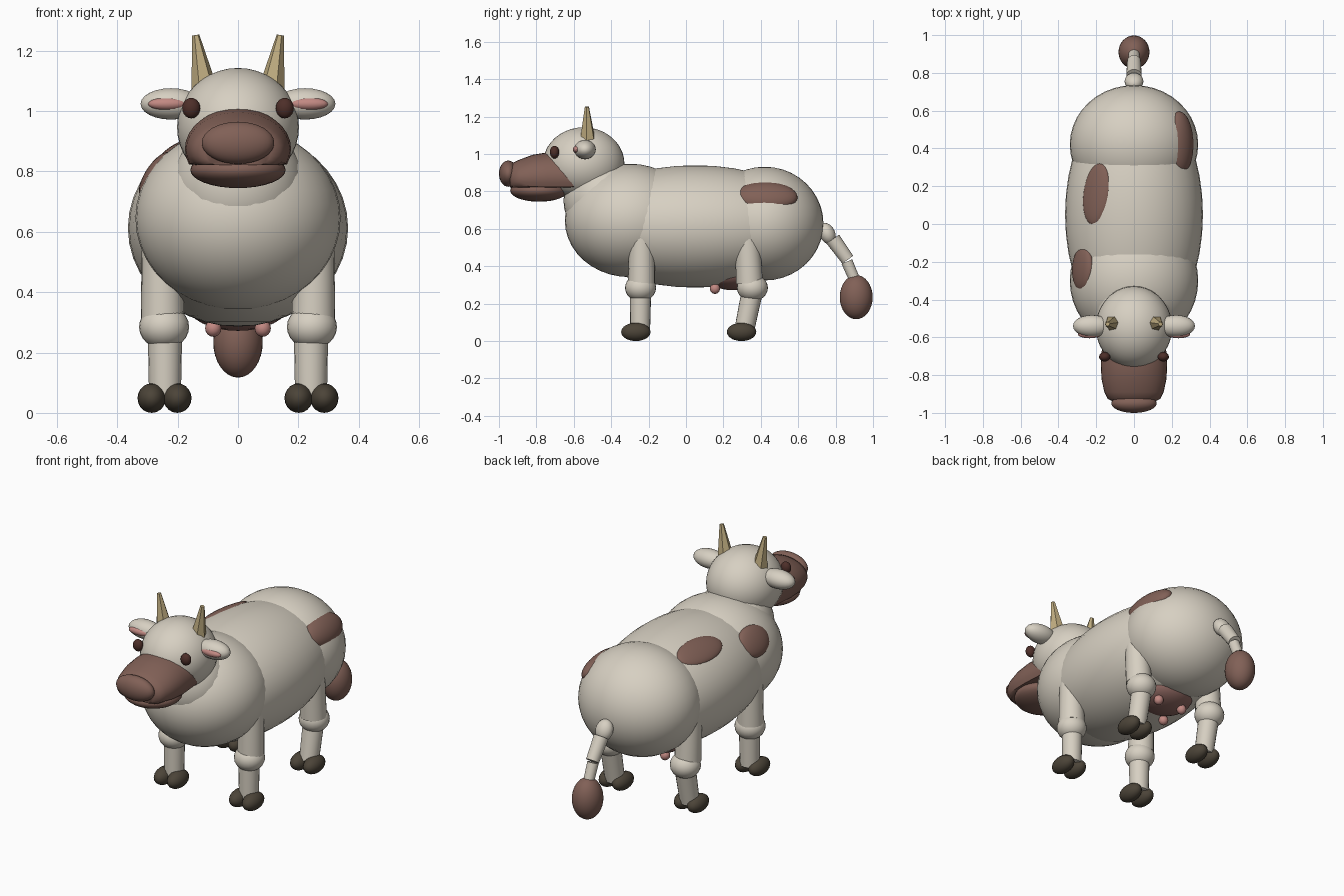
import bpy, bmesh, math
from mathutils import Vector, Matrix

if "Cube" in bpy.data.objects:
    bpy.data.objects.remove(bpy.data.objects["Cube"])


def material(name, rgb):
    m = bpy.data.materials.new(name)
    m.diffuse_color = (*rgb, 1)
    m.use_nodes = True
    m.node_tree.nodes["Principled BSDF"].inputs["Base Color"].default_value = m.diffuse_color
    return m


CREAM = material("cream hide", (0.68, 0.63, 0.54))
BROWN = material("brown hide", (0.22, 0.118, 0.094))
DARK = material("dark hoof", (0.072, 0.058, 0.04))
HORN = material("horn tan", (0.53, 0.42, 0.22))
PINK = material("soft pink", (0.54, 0.25, 0.225))
UDDER = material("udder pink brown", (0.27, 0.135, 0.118))
EYE = material("eye brown", (0.075, 0.028, 0.022))


def finish(bm, name, mat, smooth=True):
    bmesh.ops.recalc_face_normals(bm, faces=bm.faces)
    me = bpy.data.meshes.new(name)
    bm.to_mesh(me)
    bm.free()
    me.materials.append(mat)
    ob = bpy.data.objects.new(name, me)
    bpy.context.collection.objects.link(ob)
    if smooth:
        bpy.ops.object.select_all(action='DESELECT')
        ob.select_set(True)
        bpy.context.view_layer.objects.active = ob
        bpy.ops.object.shade_smooth_by_angle(angle=math.radians(40))
    return ob


def ball(name, mat, loc, rad, rot=Matrix.Identity(4), seg=32):
    """Ellipsoid with the given radii."""
    bm = bmesh.new()
    bmesh.ops.create_uvsphere(bm, u_segments=seg, v_segments=seg // 2, radius=1)
    bm.transform(Matrix.Translation(loc) @ rot @ Matrix.Diagonal((*rad, 1)))
    return finish(bm, name, mat)


def rod(name, mat, a, b, ra, rb, seg=20, smooth=True):
    """Tapered cylinder from a to b."""
    a, b = Vector(a), Vector(b)
    bm = bmesh.new()
    bmesh.ops.create_cone(bm, cap_ends=True, segments=seg, radius1=ra, radius2=rb,
                          depth=(b - a).length)
    rot = (b - a).to_track_quat('Z', 'Y').to_matrix().to_4x4()
    bm.transform(Matrix.Translation((a + b) / 2) @ rot)
    return finish(bm, name, mat, smooth)


def patch(name, point, normal, half_len, half_wid, thick, depth, turn=0):
    """Flattened ellipsoid sunk into the hide, long along the body."""
    n = Vector(normal).normalized()
    long = (Vector((math.sin(turn), math.cos(turn), 0)))
    long = (long - n * long.dot(n)).normalized()
    wide = long.cross(n)
    rot = Matrix((wide, long, n)).transposed().to_4x4()
    ball(name, BROWN, Vector(point) - n * depth, (half_wid, half_len, thick), rot)


# Body
ball("chest", CREAM, (0, -0.30, 0.645), (0.34, 0.348, 0.303), seg=40)
ball("belly", CREAM, (0, 0.05, 0.613), (0.365, 0.66, 0.327), seg=40)
ball("rump", CREAM, (0, 0.42, 0.628), (0.34, 0.315, 0.304), seg=40)
ball("neck", CREAM, (0, -0.44, 0.75), (0.22, 0.215, 0.22))

# Hide patches
patch("rump_patch", (0.278, 0.43, 0.80), (0.78, 0.03, 0.62), 0.168, 0.09, 0.06, 0.046)
patch("back_patch", (-0.205, 0.16, 0.875), (-0.52, 0.08, 0.85), 0.165, 0.08, 0.027, 0.014, 0.12)
patch("shoulder_patch", (-0.288, -0.235, 0.80), (-0.83, 0.05, 0.55), 0.118, 0.088, 0.035, 0.02)

# Head and muzzle
ball("head", CREAM, (0, -0.547, 0.947), (0.202, 0.218, 0.196), seg=40)
rings = [(-0.60, 0.875, 0.165, 0.13), (-0.74, 0.875, 0.176, 0.134), (-0.82, 0.873, 0.172, 0.123),
         (-0.89, 0.870, 0.157, 0.10), (-0.925, 0.868, 0.14, 0.086), (-0.94, 0.865, 0.11, 0.065)]
bm = bmesh.new()
N = 32
loops = [[bm.verts.new((rx * math.cos(2 * math.pi * i / N), y,
                        max(0.822, z + rz * math.sin(2 * math.pi * i / N)))) for i in range(N)]
         for y, z, rx, rz in rings]
for p, q in zip(loops, loops[1:]):
    for i in range(N):
        bm.faces.new((p[i], p[(i + 1) % N], q[(i + 1) % N], q[i]))
bm.faces.new(loops[0])
bm.faces.new(loops[-1])
finish(bm, "muzzle", BROWN)
ball("lower_jaw", BROWN, (0, -0.785, 0.805), (0.158, 0.155, 0.06))
ball("nose", BROWN, (0, -0.95, 0.895), (0.12, 0.05, 0.07))

# Udder
ball("udder", UDDER, (0, 0.25, 0.36), (0.17, 0.15, 0.088))

# Tail
ball("tail_base", CREAM, (0, 0.755, 0.575), (0.05, 0.042, 0.06),
     Matrix.Rotation(math.radians(25), 4, 'X'), 20)
rod("tail_upper", CREAM, (0, 0.785, 0.545), (0, 0.865, 0.435), 0.041, 0.036)
rod("tail_lower", CREAM, (0, 0.86, 0.425), (0, 0.905, 0.32), 0.031, 0.029)
ball("tail_tuft", BROWN, (0, 0.91, 0.235), (0.082, 0.088, 0.118))

# Paired parts
for side, s in (("right", 1), ("left", -1)):
    ball("eye_" + side, EYE, (s * 0.155, -0.703, 1.01), (0.03, 0.025, 0.034), seg=20)
    ball("ear_" + side, CREAM, (s * 0.222, -0.54, 1.024), (0.101, 0.058, 0.052), seg=24)
    ball("inner_ear_" + side, PINK, (s * 0.235, -0.583, 1.024), (0.063, 0.022, 0.021), seg=20)
    rod("horn_" + side, HORN, (s * 0.108, -0.525, 1.05), (s * 0.14, -0.53, 1.252),
        0.048, 0.012, 6, False)
    for row, y in (("front", 0.155), ("rear", 0.31)):
        ball("teat_%s_%s" % (row, side), PINK, (s * 0.082, y, 0.28), (0.027, 0.027, 0.028), seg=16)
    # Legs: thigh, knee, shin and split hoof
    for row, top, mid, knee, shin, hoof in (("front", -0.235, -0.238, -0.243, -0.245, -0.268),
                                            ("rear", 0.325, 0.34, 0.355, 0.312, 0.297)):
        tag = "%s_%s" % (row, side)
        rod("upper_leg_" + tag, CREAM, (s * 0.252, top, 0.60), (s * 0.25, mid, 0.31), 0.067, 0.072)
        ball("knee_" + tag, CREAM, (s * 0.245, knee, 0.285), (0.083, 0.083, 0.073), seg=24)
        rod("lower_leg_" + tag, CREAM, (s * 0.242, knee, 0.27), (s * 0.242, shin, 0.06), 0.057, 0.053)
        for part, x in (("inner", 0.201), ("outer", 0.286)):
            ball("hoof_%s_%s" % (part, tag), DARK, (s * x, hoof, 0.049), (0.047, 0.079, 0.049), seg=20)
